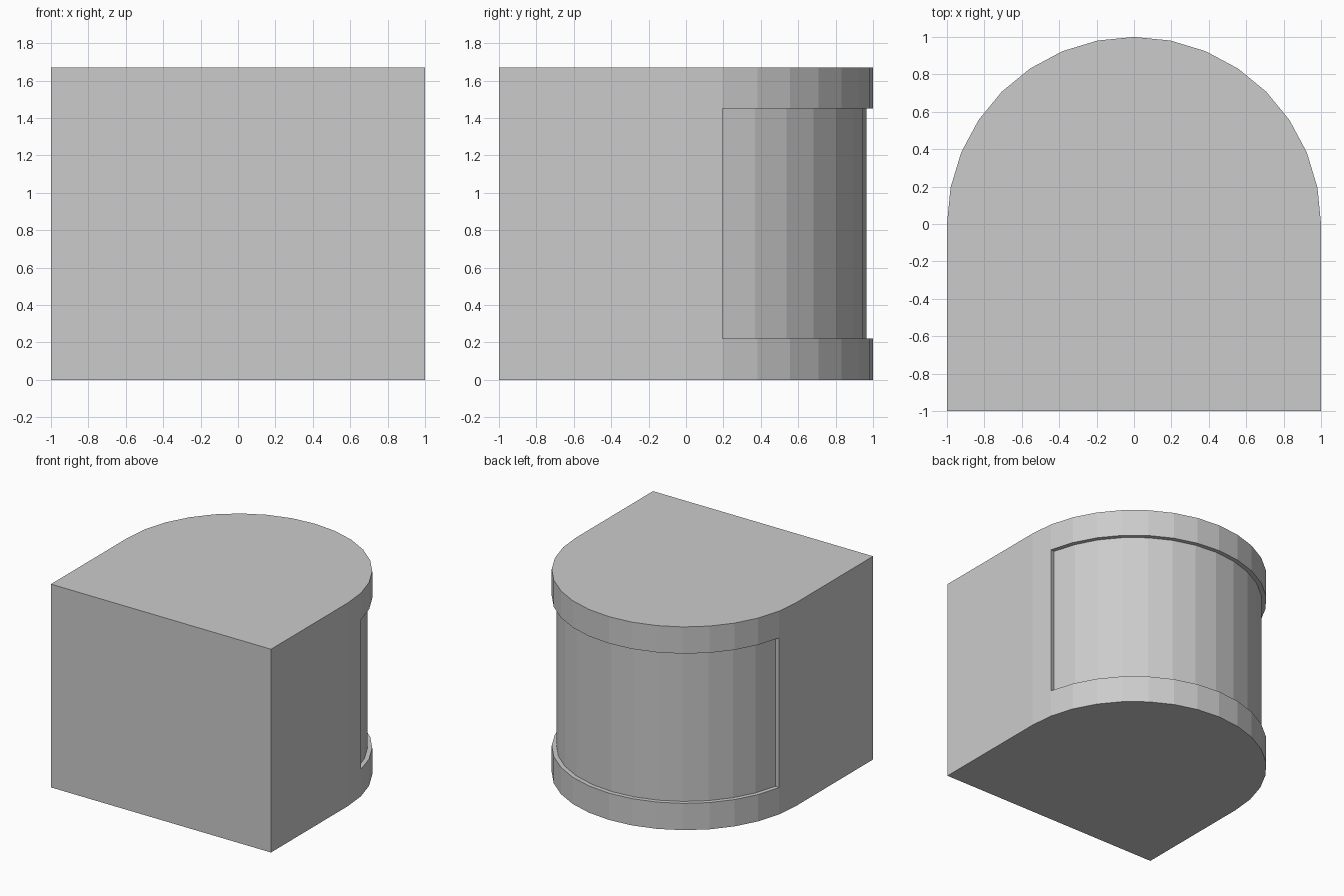
import bpy, bmesh
from math import sin, cos, pi

if "Cube" in bpy.data.objects:
    bpy.data.objects.remove(bpy.data.objects["Cube"])

N, R_IN = 16, 0.965                 # arc sides, recessed radius
LEVELS = (0, 0.22, 1.45, 1.67)      # bottom, recess bottom, recess top, top

# D-shaped outline: half-round back, square front
arc = [(cos(pi * i / N), sin(pi * i / N)) for i in range(N + 1)]
outline = arc + [(-1, -1), (1, -1)]
bm = bmesh.new()


def ring(points, z, s=1):
    return [bm.verts.new((x * s, y * s, z)) for x, y in points]


def bridge(a, b):
    for i in range(len(a) - 1):
        bm.faces.new((a[i], a[i + 1], b[i + 1], b[i]))


rings = [ring(outline, z) for z in LEVELS]

# Solid bands below and above the recess, with caps
for lo, hi in ((0, 1), (2, 3)):
    bridge(rings[lo] + rings[lo][:1], rings[hi] + rings[hi][:1])
bm.faces.new(rings[0])
bm.faces.new(rings[3])

# Middle band: flush wall around the front, open at the curved back
first, last = 1, N - 1
lo, hi = rings[1], rings[2]
bridge(lo[last:] + lo[:first + 1], hi[last:] + hi[:first + 1])

# Recessed curved panel and the narrow rim around it
panel = outline[first:last + 1]
p_lo, p_hi = ring(panel, LEVELS[1], R_IN), ring(panel, LEVELS[2], R_IN)
bridge(p_lo, p_hi)
bridge(lo[first:last + 1], p_lo)
bridge(p_hi, hi[first:last + 1])
bridge([lo[first], p_lo[0]], [hi[first], p_hi[0]])
bridge([p_lo[-1], lo[last]], [p_hi[-1], hi[last]])

bmesh.ops.recalc_face_normals(bm, faces=bm.faces)
mesh = bpy.data.meshes.new("rounded_block")
bm.to_mesh(mesh)
bm.free()
bpy.context.collection.objects.link(bpy.data.objects.new("rounded_block", mesh))
